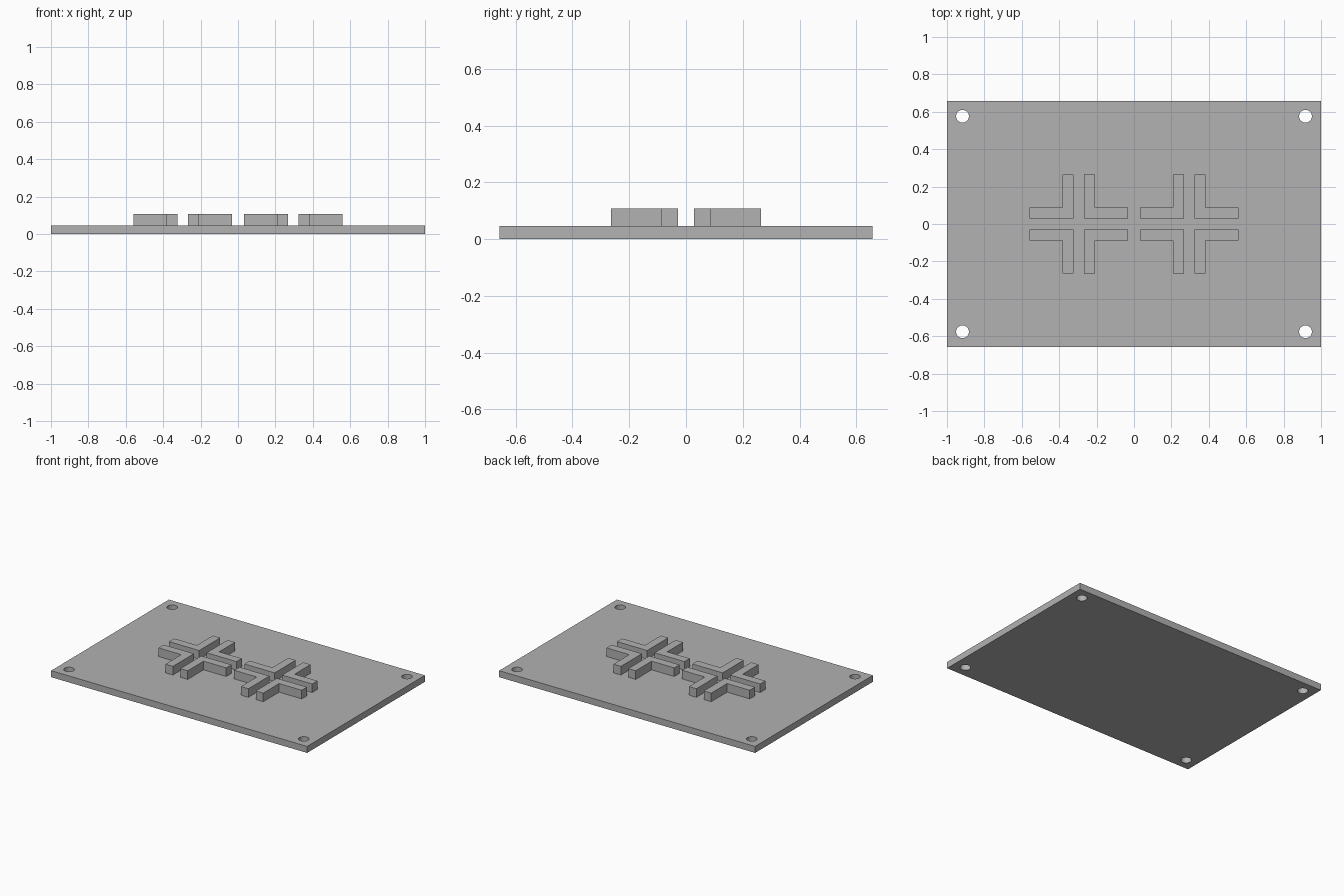
import bpy
import bmesh
import math

if "Cube" in bpy.data.objects:
    bpy.data.objects.remove(bpy.data.objects["Cube"])

grey = bpy.data.materials.new("grey")
grey.diffuse_color = (0.445, 0.445, 0.445, 1.0)
grey.use_nodes = True
grey.node_tree.nodes["Principled BSDF"].inputs["Base Color"].default_value = grey.diffuse_color

PLATE_TOP = 0.046
BRACKET_TOP = 0.107


def finish(name, bm):
    bmesh.ops.recalc_face_normals(bm, faces=bm.faces)
    mesh = bpy.data.meshes.new(name)
    bm.to_mesh(mesh)
    bm.free()
    mesh.materials.append(grey)
    obj = bpy.data.objects.new(name, mesh)
    bpy.context.collection.objects.link(obj)
    return obj


def prism(name, outline, z0, z1):
    """Extrude a flat outline from z0 up to z1."""
    bm = bmesh.new()
    face = bm.faces.new([bm.verts.new((x, y, z0)) for x, y in outline])
    top = bmesh.ops.extrude_face_region(bm, geom=[face])["geom"]
    verts = [v for v in top if isinstance(v, bmesh.types.BMVert)]
    bmesh.ops.translate(bm, verts=verts, vec=(0, 0, z1 - z0))
    return finish(name, bm)


# Base plate
W, D = 1.0, 0.657
plate = prism("base_plate", [(-W, -D), (W, -D), (W, D), (-W, D)], 0, PLATE_TOP)

# Corner screw holes
R, N = 0.034, 48
ring = [(R * math.cos(2 * math.pi * i / N), R * math.sin(2 * math.pi * i / N))
        for i in range(N)]
cutters = []
for sx in (-1, 1):
    for sy in (-1, 1):
        hole = [(sx * 0.917 + x, sy * 0.576 + y) for x, y in ring]
        cutter = prism("hole_cutter", hole, -0.05, 0.1)
        cutter.hide_render = True
        cutters.append(cutter)
        mod = plate.modifiers.new("screw_hole", 'BOOLEAN')
        mod.operation = 'DIFFERENCE'
        mod.solver = 'EXACT'
        mod.object = cutter

# Apply the cuts, then smooth the hole walls
bpy.context.view_layer.objects.active = plate
plate.select_set(True)
for mod in list(plate.modifiers):
    bpy.ops.object.modifier_apply(modifier=mod.name)
for cutter in cutters:
    bpy.data.objects.remove(cutter)
bpy.ops.object.shade_smooth_by_angle(angle=math.radians(30))

# Two crosses, each of four mirrored L-shaped brackets
A, B, C = 0.029, 0.087, 0.264   # inner edge, arm thickness edge, arm tip
ell = [(A, A), (C, A), (C, B), (B, B), (B, C), (A, C)]
for cx in (-0.295, 0.295):
    for sx in (-1, 1):
        for sy in (-1, 1):
            outline = [(cx + sx * x, sy * y) for x, y in ell]
            prism("corner_bracket", outline, PLATE_TOP, BRACKET_TOP)
